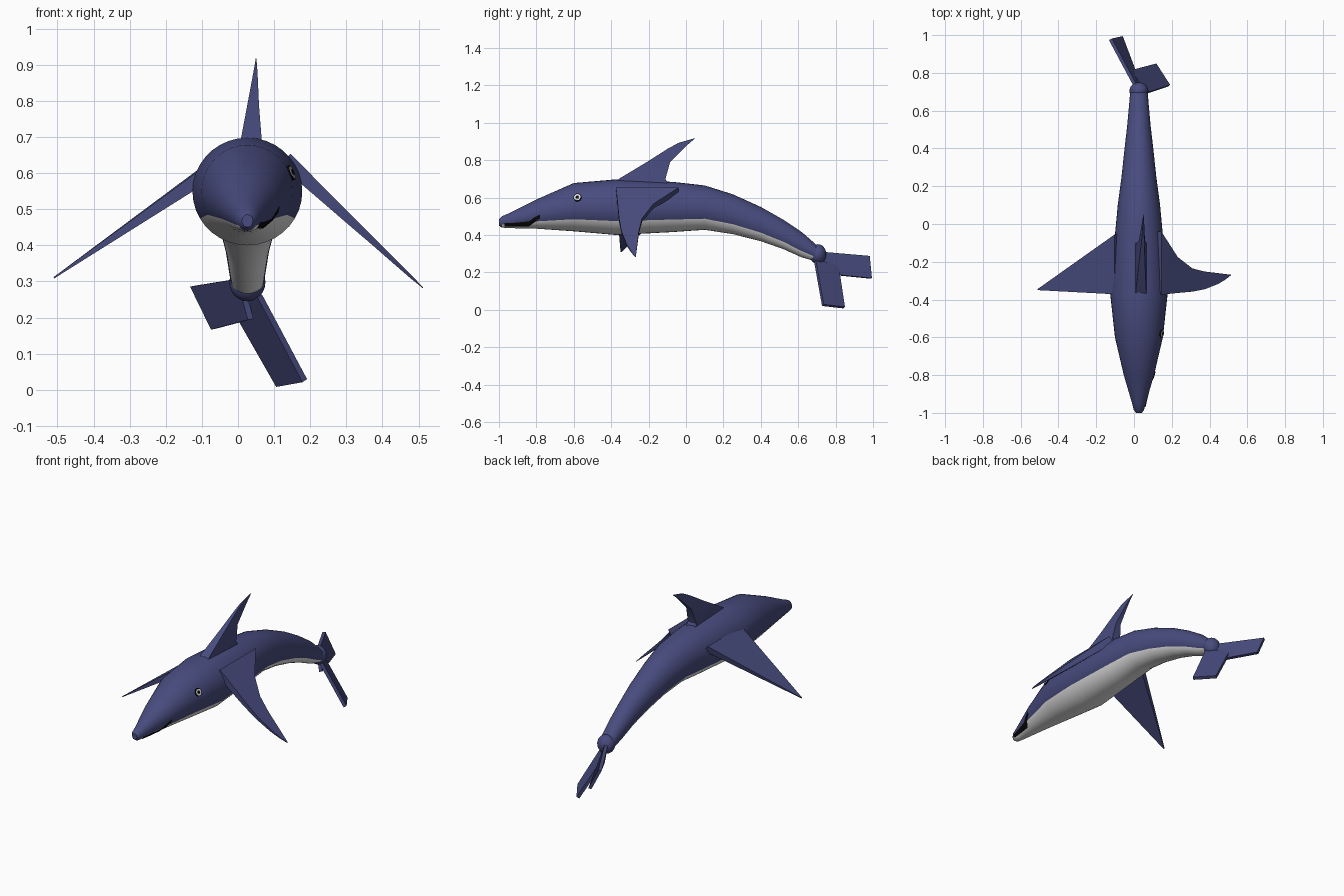
import bpy, math
from mathutils import Vector

if "Cube" in bpy.data.objects:
    bpy.data.objects.remove(bpy.data.objects["Cube"])


def material(name, colour):
    m = bpy.data.materials.new(name)
    m.use_nodes = True
    m.diffuse_color = (*colour, 1)
    m.node_tree.nodes["Principled BSDF"].inputs["Base Color"].default_value = (*colour, 1)
    return m


blue = material("slate blue", (0.065, 0.072, 0.21))
white = material("belly white", (0.8, 0.8, 0.8))
black = material("black", (0.003, 0.003, 0.003))


def loft(name, rings, mats, closed=True, caps=True, angle=30):
    """Skin equal-length rings of points into one mesh."""
    n = len(rings[0])
    faces = []
    for r in range(len(rings) - 1):
        for i in range(n if closed else n - 1):
            j = (i + 1) % n
            a, b = r * n, (r + 1) * n
            faces.append((a + i, a + j, b + j, b + i))
    if caps:
        faces.append(tuple(reversed(range(n))))
        faces.append(tuple((len(rings) - 1) * n + i for i in range(n)))
    me = bpy.data.meshes.new(name)
    me.from_pydata([tuple(p) for ring in rings for p in ring], [], faces)
    for m in mats:
        me.materials.append(m)
    ob = bpy.data.objects.new(name, me)
    bpy.context.collection.objects.link(ob)
    bpy.ops.object.select_all(action="DESELECT")
    ob.select_set(True)
    bpy.context.view_layer.objects.active = ob
    bpy.ops.object.mode_set(mode="EDIT")
    bpy.ops.mesh.select_all(action="SELECT")
    bpy.ops.mesh.normals_make_consistent(inside=False)
    bpy.ops.object.mode_set(mode="OBJECT")
    bpy.ops.object.shade_smooth_by_angle(angle=math.radians(angle))
    return ob


# Body stations: y, top z, bottom z, half width
CX = 0.026
stations = [
    (-1.0, 0.485, 0.45, 0.015), (-0.985, 0.5, 0.44, 0.027), (-0.95, 0.515, 0.437, 0.036),
    (-0.8, 0.59, 0.434, 0.08), (-0.6, 0.678, 0.42, 0.127), (-0.37, 0.698, 0.4, 0.152),
    (-0.07, 0.684, 0.416, 0.128), (0.1, 0.665, 0.428, 0.112), (0.25, 0.618, 0.405, 0.092),
    (0.4, 0.55, 0.367, 0.076), (0.52, 0.482, 0.325, 0.062), (0.62, 0.415, 0.28, 0.053),
    (0.7, 0.345, 0.258, 0.046),
]
SIDES = 36


def section(y):
    """Centre height, half height and half width of the body at y."""
    y = max(stations[0][0], min(stations[-1][0], y))
    a, b = next(pair for pair in zip(stations, stations[1:]) if y <= pair[1][0])
    t = (y - a[0]) / (b[0] - a[0])
    top, low, half = (a[k] + t * (b[k] - a[k]) for k in (1, 2, 3))
    return (top + low) / 2, (top - low) / 2, half


def side_point(y, z, lift):
    mid, tall, half = section(y)
    s = max(-0.97, min(0.97, (z - mid) / tall))
    return Vector((CX + half * math.sqrt(1 - s * s) + lift, y, mid + s * tall))


rings = []
for st in stations:
    mid, tall, half = section(st[0])
    rings.append([(CX + half * math.cos(a), st[0], mid + tall * math.sin(a))
                  for a in (2 * math.pi * i / SIDES for i in range(SIDES))])
body = loft("body", rings, [blue, white])
# Belly is everything lower than 30 degrees under the sides
for p in body.data.polygons:
    mid, tall, half = section(p.center.y)
    if p.center.z < mid - tall * 0.5 and -0.98 < p.center.y < 0.66:
        p.material_index = 1

# Rounded joint between body and flukes
bpy.ops.mesh.primitive_uv_sphere_add(segments=24, ring_count=12, radius=1, location=(CX, 0.705, 0.298))
joint = bpy.context.object
joint.name = "tail_joint"
joint.scale = (0.05, 0.045, 0.053)
joint.data.materials.append(blue)
bpy.ops.object.shade_smooth_by_angle(angle=math.radians(40))


def fin(name, sections, normal):
    """Each section: leading point, trailing point, half thickness."""
    n = Vector(normal).normalized()
    out = []
    for lead, trail, t in sections:
        a, b = Vector(lead), Vector(trail)
        out.append([a + n * t, b + n * t, b - n * t, a - n * t])
    return loft(name, out, [blue])


# Swept back fin
fin("dorsal_fin", [
    ((0.037, -0.39, 0.675), (0.037, -0.09, 0.665), 0.031),
    ((0.037, -0.36, 0.7), (0.037, -0.11, 0.7), 0.028),
    ((0.042, -0.21, 0.79), (0.042, -0.085, 0.79), 0.016),
    ((0.047, -0.1, 0.86), (0.047, -0.015, 0.86), 0.008),
    ((0.049, -0.04, 0.893), (0.049, 0.02, 0.893), 0.004),
    ((0.05, 0.045, 0.917), (0.05, 0.05, 0.917), 0.001),
], (1, 0, 0))

# Straight triangular flipper on the right
fin("right_flipper", [
    ((-0.09, -0.372, 0.595), (-0.09, -0.055, 0.6), 0.02),
    ((-0.51, -0.35, 0.31), (-0.51, -0.345, 0.31), 0.002),
], (-0.6, 0, 0.8))


# Curved flipper on the left: x, leading y, trailing y, half thickness
def left_section(x, lead, trail, t):
    z = 0.605 - (x - 0.165) * 0.93
    return (x, lead, z), (x, trail, z), t


fin("left_flipper", [left_section(*s) for s in (
    (0.13, -0.375, -0.04, 0.022), (0.17, -0.37, -0.1, 0.02), (0.22, -0.365, -0.175, 0.017),
    (0.3, -0.358, -0.235, 0.013), (0.37, -0.345, -0.252, 0.009), (0.44, -0.318, -0.26, 0.006),
    (0.48, -0.295, -0.265, 0.004), (0.512, -0.272, -0.268, 0.001))], (0.68, 0, 0.73))


# Flat slab flukes
def fluke(name, inner, outer):
    a, b, c = Vector(inner[0]), Vector(inner[1]), Vector(outer[0])
    fin(name, [(*inner, 0.009), (*outer, 0.009)], (b - a).cross(c - a))


fluke("right_fluke", [(0.005, 0.735, 0.308), (0.035, 0.72, 0.195)],
      [(-0.125, 0.978, 0.287), (-0.067, 0.99, 0.168)])
fluke("left_fluke", [(0.06, 0.69, 0.26), (-0.02, 0.81, 0.243)],
      [(0.185, 0.732, 0.025), (0.112, 0.845, 0.012)])

# Mouth: a thin strip along the left of the snout: y, low z, high z
mouth = [(-0.97, 0.447, 0.463), (-0.92, 0.446, 0.465), (-0.84, 0.446, 0.473),
         (-0.81, 0.468, 0.495), (-0.78, 0.49, 0.51)]
loft("mouth", [[side_point(y, low + (high - low) * k / 4, 0.005) for k in range(5)]
               for y, low, high in mouth], [black], closed=False, caps=False)

# Eye: stacked thin discs facing out of the head
spot = side_point(-0.58, 0.6, 0)
mid, tall, half = section(-0.58)
outward = Vector(((spot.x - CX) / half ** 2, -1.5, (spot.z - mid) / tall ** 2)).normalized()
for name, radius, lift, mat in (("eye_rim", 0.022, 0.002, black), ("eye_white", 0.018, 0.004, white),
                                ("pupil", 0.009, 0.006, black)):
    bpy.ops.mesh.primitive_cylinder_add(vertices=20, radius=radius, depth=0.006,
                                        location=spot + outward * lift,
                                        rotation=outward.to_track_quat("Z", "Y").to_euler())
    bpy.context.object.name = name
    bpy.context.object.data.materials.append(mat)
